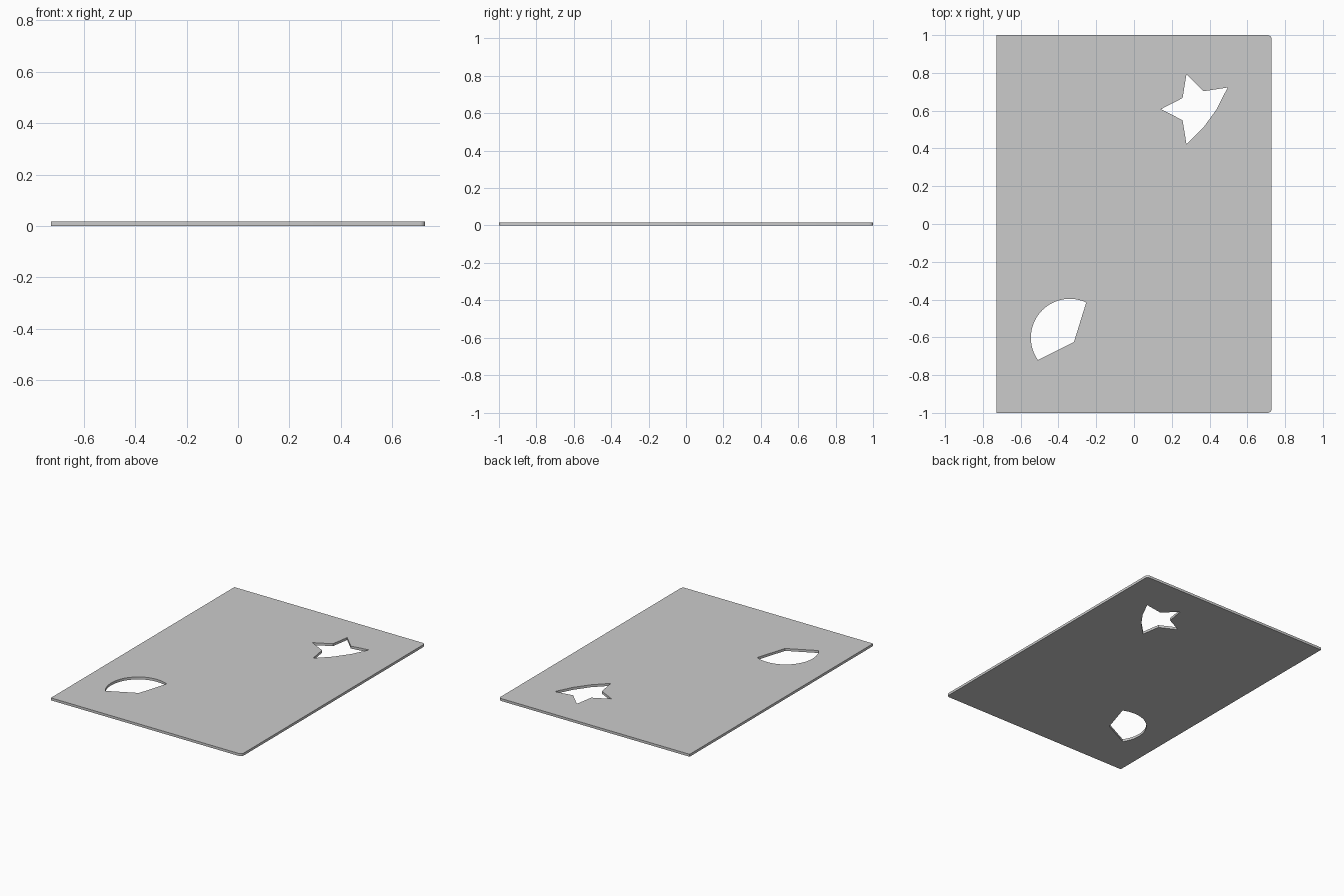
import bpy, bmesh
from math import sin, cos, radians
from mathutils import Vector

if "Cube" in bpy.data.objects:
    bpy.data.objects.remove(bpy.data.objects["Cube"])

THICK = 0.017
HX, HY, R = 0.728, 1.0, 0.02


def arc(cx, cy, r, a0, a1, n):
    """Points along an arc, angles in degrees."""
    angles = [radians(a0 + (a1 - a0) * i / n) for i in range(n + 1)]
    return [(cx + r * cos(a), cy + r * sin(a)) for a in angles]


# Sheet outline: square corners on the left, rounded on the right
outline = [(-HX, HY), (-HX, -HY)]
outline += arc(HX - R, -HY + R, R, -90, 0, 4)
outline += arc(HX - R, HY - R, R, 0, 90, 4)

# Star cut-out with one point missing
star = []
for i in range(10):
    if i == 9:
        continue
    r = 0.195 if i % 2 else 0.1
    a = radians(36 * i)
    star.append((0.338 + r * cos(a), 0.608 + r * sin(a)))

# Round slice cut-out
slice_hole = arc(-0.34, -0.602, 0.206, 65, 215, 28) + [(-0.318, -0.625)]

# Fill the outline around the holes, then give it thickness
bm = bmesh.new()
edges = []
for loop in (outline, star, slice_hole):
    vs = [bm.verts.new((x, y, 0)) for x, y in loop]
    edges += [bm.edges.new((vs[i - 1], vs[i])) for i in range(len(vs))]
bmesh.ops.triangle_fill(bm, use_beauty=True, edges=edges, normal=Vector((0, 0, 1)))
res = bmesh.ops.extrude_face_region(bm, geom=bm.faces[:], use_keep_orig=True)
top = [g for g in res["geom"] if isinstance(g, bmesh.types.BMVert)]
bmesh.ops.translate(bm, verts=top, vec=(0, 0, THICK))
bmesh.ops.recalc_face_normals(bm, faces=bm.faces[:])

mesh = bpy.data.meshes.new("sheet")
bm.to_mesh(mesh)
bm.free()
sheet = bpy.data.objects.new("sheet", mesh)
bpy.context.collection.objects.link(sheet)

# Smooth only the curved walls
bpy.context.view_layer.objects.active = sheet
sheet.select_set(True)
bpy.ops.object.shade_smooth_by_angle(angle=radians(30))
